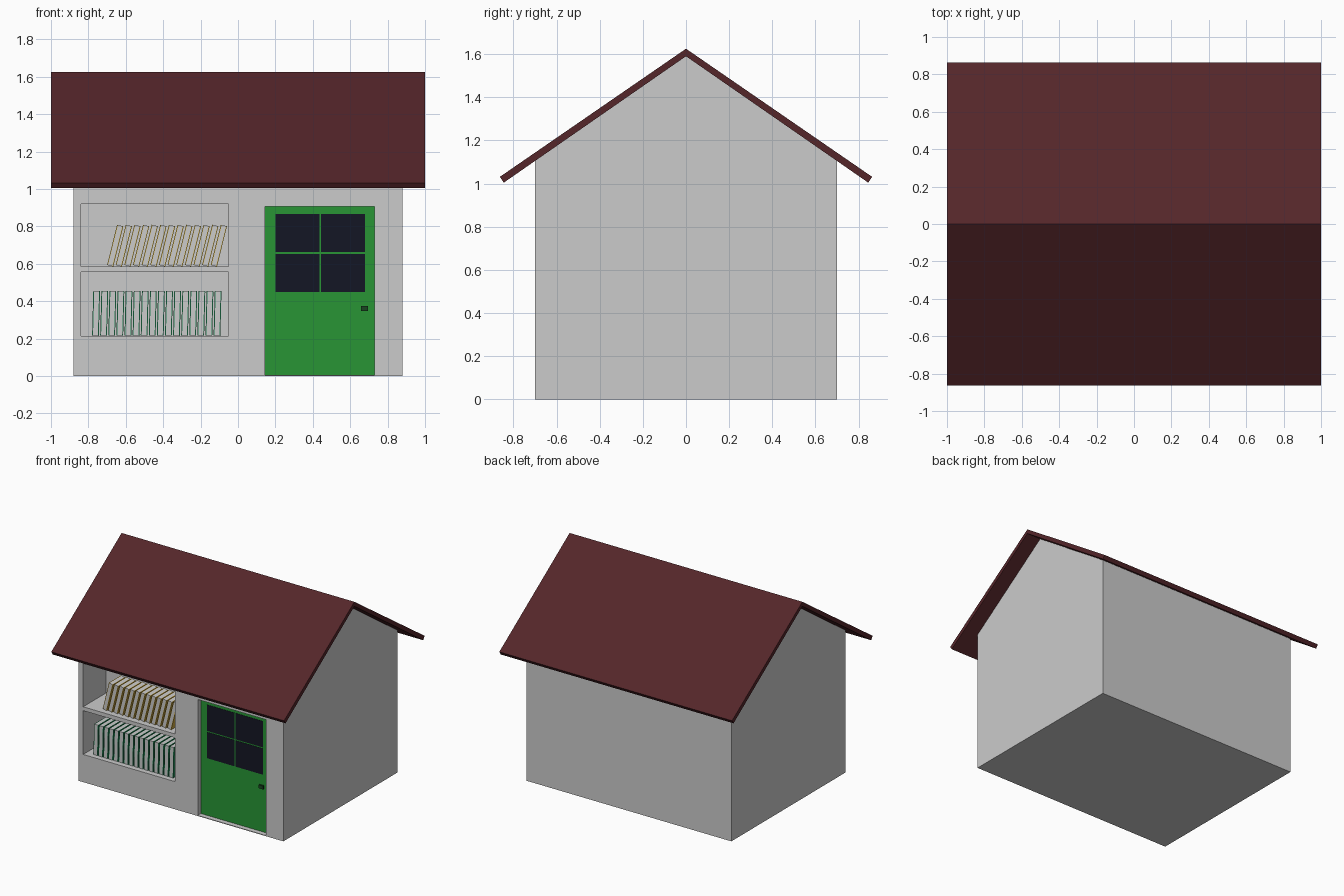
import bpy, bmesh, math
from mathutils import Matrix, Vector

if "Cube" in bpy.data.objects:
    bpy.data.objects.remove(bpy.data.objects["Cube"])


def material(name, rgb):
    m = bpy.data.materials.new(name)
    m.diffuse_color = (*rgb, 1)
    m.use_nodes = True
    m.node_tree.nodes["Principled BSDF"].inputs["Base Color"].default_value = m.diffuse_color
    return m


def finish(name, bm, mats=()):
    bmesh.ops.recalc_face_normals(bm, faces=bm.faces)
    me = bpy.data.meshes.new(name)
    bm.to_mesh(me)
    bm.free()
    for m in mats:
        me.materials.append(m)
    ob = bpy.data.objects.new(name, me)
    bpy.context.collection.objects.link(ob)
    return ob


def add_box(bm, lo, hi, mat=0, xf=Matrix()):
    lo, hi = Vector(lo), Vector(hi)
    size = Matrix.Diagonal((*(hi - lo), 1))
    verts = bmesh.ops.create_cube(
        bm, size=1, matrix=xf @ Matrix.Translation((lo + hi) / 2) @ size)["verts"]
    for f in {f for v in verts for f in v.link_faces}:
        f.material_index = mat


def boxes(name, spans, *mats):
    bm = bmesh.new()
    for lo, hi in spans:
        add_box(bm, lo, hi)
    return finish(name, bm, mats)


def prism(name, profile, half, *mats):
    """Extrude a (y, z) profile along x, symmetric about x = 0."""
    bm = bmesh.new()
    face = bm.faces.new([bm.verts.new((-half, y, z)) for y, z in profile])
    new = bmesh.ops.extrude_face_region(bm, geom=[face])["geom"]
    bmesh.ops.translate(bm, vec=(2 * half, 0, 0),
                        verts=[v for v in new if isinstance(v, bmesh.types.BMVert)])
    return finish(name, bm, mats)


roof_red = material("roof red", (0.09, 0.019, 0.023))
door_green = material("door green", (0.021, 0.30, 0.036))
glass = material("dark glass", (0.007, 0.008, 0.018))
dark = material("handle dark", (0.01, 0.06, 0.015))
gold = material("gold cover", (0.60, 0.40, 0.06))
book_green = material("green cover", (0.02, 0.25, 0.10))
paper = material("paper", (0.8, 0.8, 0.8))

# Walls: solid gabled block with two shelf niches and a door recess cut out
walls = prism("walls", [(-0.70, 0), (0.70, 0), (0.70, 1.12), (0, 1.602), (-0.70, 1.12)], 0.88)
cutter = boxes("opening_cutter", [
    ((-0.84, -0.8, 0.585), (-0.05, -0.42, 0.92)),
    ((-0.84, -0.8, 0.215), (-0.05, -0.42, 0.555)),
    ((0.145, -0.8, 0.005), (0.73, -0.66, 0.905))])
cutter.hide_render = True
cutter.hide_viewport = True
cut = walls.modifiers.new("openings", "BOOLEAN")
cut.object = cutter
cut.solver = "EXACT"

# Roof: one folded slab overhanging every wall
prism("roof", [(-0.863, 1.031), (0, 1.625), (0.863, 1.031),
               (0.845, 1.004), (0, 1.59), (-0.845, 1.004)], 1.0, roof_red)

# Door with four panes and a handle
boxes("door", [((0.145, -0.662, 0.005), (0.73, -0.64, 0.905))], door_green)
boxes("door_panes", [((x, -0.664, z), (x + 0.235, -0.65, z + 0.203))
                     for x in (0.20, 0.445) for z in (0.45, 0.662)], glass)
boxes("door_handle", [((0.672, -0.674, 0.355), (0.682, -0.655, 0.367)),
                      ((0.658, -0.686, 0.348), (0.695, -0.672, 0.374))], dark)


# Books: a paper block between two coloured covers, leaning to the right
def book_row(name, count, x0, z0, pitch, width, height, lean, cover):
    bm = bmesh.new()
    t = 0.005
    for i in range(count):
        xf = (Matrix.Translation((x0 + i * pitch, 0, z0 + width * math.sin(lean)))
              @ Matrix.Rotation(lean, 4, "Y"))
        for a, b, m in ((0, t, 0), (t, width - t, 1), (width - t, width, 0)):
            add_box(bm, (a, -0.66, 0), (b, -0.51, height), m, xf)
    return finish(name, bm, (cover, paper))


book_row("upper_books", 13, -0.70, 0.585, 0.0462, 0.034, 0.222, math.radians(14), gold)
book_row("lower_books", 16, -0.78, 0.215, 0.0433, 0.036, 0.238, math.radians(1.5), book_green)
